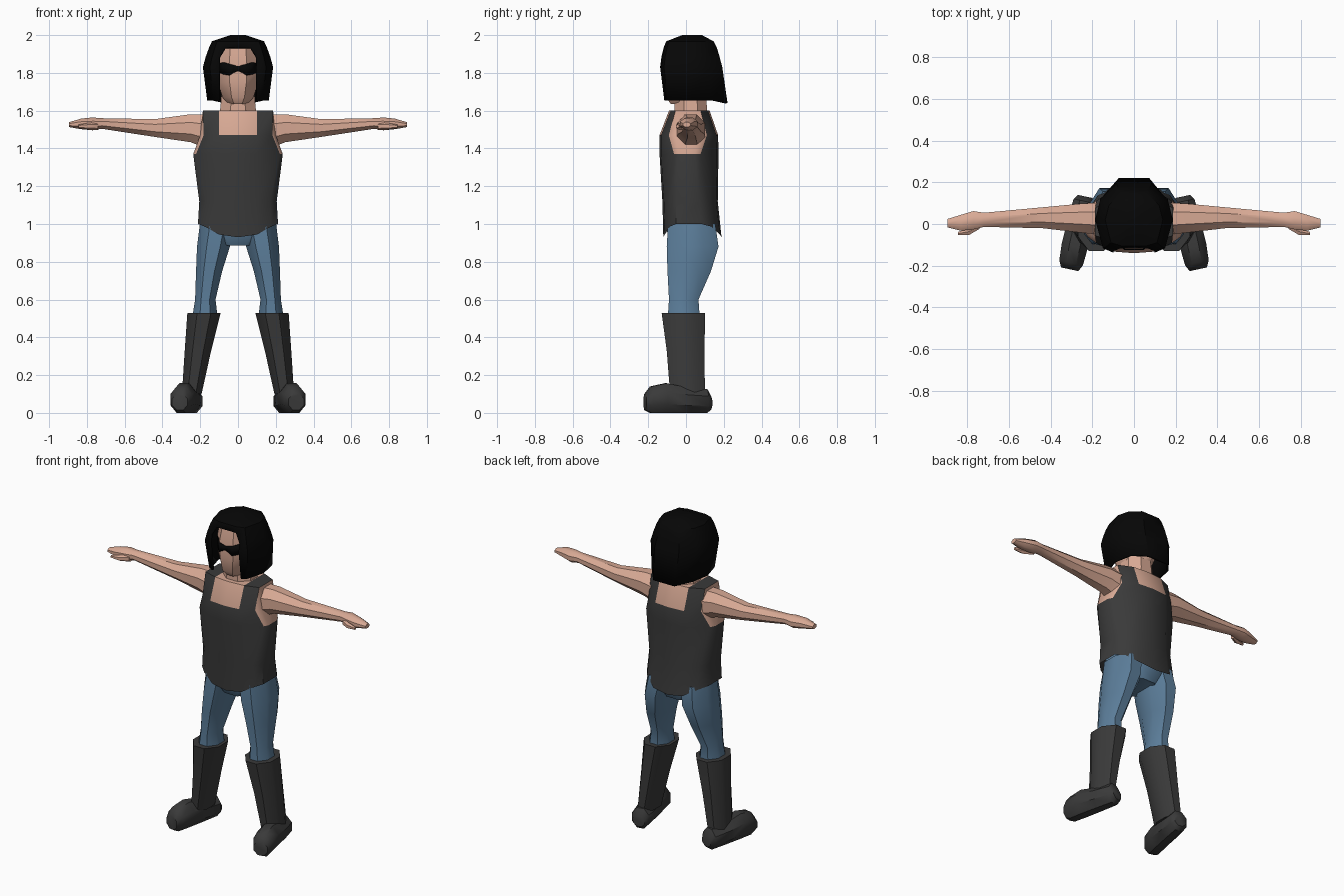
import bpy, bmesh, math
from mathutils import Vector

if "Cube" in bpy.data.objects:
    bpy.data.objects.remove(bpy.data.objects["Cube"], do_unlink=True)


def material(name, r, g, b):
    m = bpy.data.materials.new(name)
    m.use_nodes = True
    m.diffuse_color = (r, g, b, 1)
    bsdf = next(n for n in m.node_tree.nodes if n.type == 'BSDF_PRINCIPLED')
    bsdf.inputs["Base Color"].default_value = (r, g, b, 1)
    return m


SKIN = material("skin", .69, .40, .30)
SHIRT = material("charcoal_cloth", .042, .042, .042)
LEATHER = material("boot_leather", .042, .042, .042)
DENIM = material("blue_denim", .105, .205, .32)
BLACK = material("black_hair", .002, .002, .002)


def ring(centre, u, v, n=8):
    """Polygon whose flat sides touch the extents u and v."""
    c, u, v = Vector(centre), Vector(u), Vector(v)
    k = 1 / math.cos(math.pi / n)
    angles = [(i + .5) * math.tau / n for i in range(n)]
    return [c + u * k * math.cos(a) + v * k * math.sin(a) for a in angles]


def flat_ring(x, y, z, rx, ry, n=8):
    return ring((x, y, z), (rx, 0, 0), (0, ry, 0), n)


def mirrored(half):
    """Close a half outline that starts and ends on the centre line."""
    return half + [Vector((-p.x, p.y, p.z)) for p in half[-2:0:-1]]


def loft(rings, caps=True):
    bm = bmesh.new()
    rows = [[bm.verts.new(p) for p in r] for r in rings]
    for a, b in zip(rows, rows[1:]):
        for i in range(len(a)):
            j = (i + 1) % len(a)
            bm.faces.new((a[i], a[j], b[j], b[i]))
    if caps:
        bm.faces.new(rows[0][::-1])
        bm.faces.new(rows[-1])
    return bm, rows


def finish(name, bm, mats, mirror=False, thickness=0, angle=40):
    bmesh.ops.recalc_face_normals(bm, faces=bm.faces[:])
    mesh = bpy.data.meshes.new(name)
    bm.to_mesh(mesh)
    bm.free()
    ob = bpy.data.objects.new(name, mesh)
    bpy.context.collection.objects.link(ob)
    for m in mats:
        mesh.materials.append(m)
    bpy.ops.object.select_all(action='DESELECT')
    ob.select_set(True)
    bpy.context.view_layer.objects.active = ob
    bpy.ops.object.shade_smooth_by_angle(angle=math.radians(angle))
    if thickness:
        s = ob.modifiers.new("thickness", 'SOLIDIFY')
        s.thickness = thickness
        s.offset = -1
    if mirror:
        ob.modifiers.new("mirror", 'MIRROR')
    return ob


# Torso with a sleeveless shirt: z, side x, strap x, front y, back y, side depth
def torso_ring(z, w, s, f, b, k, hem=0, drop=0):
    sides = [(0, f, 0), (.1, f + .008, .2), (s, f * k, .8), (w, f * k * .6, 1)]
    backs = [(w, b * k * .6, 1), (s, b * k, .8), (.1, b - .008, .2), (0, b, 0)]
    return mirrored([Vector((x, y, z + hem * t - drop * (t == 1))) for x, y, t in sides + backs])


bm, rows = loft([
    torso_ring(.93, .212, .175, -.12, .188, .72, hem=.07),
    torso_ring(1.12, .205, .17, -.125, .168, .7),
    torso_ring(1.37, .237, .222, -.14, .172, .45),
    torso_ring(1.47, .2, .182, -.14, .17, .65),
    torso_ring(1.6, .186, .186, -.09, .125, .62, drop=.02)], caps=False)
top = rows[-1]
n = len(top)
for i in range(3):
    bm.faces.new((top[i], top[i + 1], top[6 - i], top[7 - i]))
    bm.faces.new((top[-i % n], top[(7 + i) % n], top[8 + i], top[-i - 1]))
for f in bm.faces:
    c = f.calc_center_median()
    neckline = c.z > 1.48 and abs(c.x) < .1
    armhole = c.z > 1.38 and max(abs(v.co.x) for v in f.verts) > .183 \
        and min(abs(v.co.x) for v in f.verts) > .11
    f.material_index = int(neckline or armhole)
finish("torso_and_shirt", bm, [SHIRT, SKIN])

# Neck and head
finish("neck", loft([flat_ring(0, .025, 1.56, .1, .085), flat_ring(0, .025, 1.63, .092, .085),
                     flat_ring(0, .02, 1.72, .085, .08)])[0], [SKIN])
finish("head", loft([flat_ring(0, -.01, 1.635, .05, .07), flat_ring(0, -.005, 1.67, .082, .1),
                     flat_ring(0, .003, 1.75, .107, .118), flat_ring(0, .006, 1.85, .112, .124),
                     flat_ring(0, .01, 1.95, .095, .105)])[0], [SKIN])

# Dark glasses wrapped around the face
bm = bmesh.new()
half = [(0, 1.81, 1.835), (.025, 1.8, 1.842), (.046, 1.787, 1.847), (.078, 1.792, 1.856), (.1, 1.802, 1.85)]
strip = [(-x, a, b) for x, a, b in half[:0:-1]] + half
cols = []
for x, low, high in strip:
    y = -.125 + max(0, abs(x) - .046) * 1.1
    cols.append([bm.verts.new((x, y, z)) for z in (low, high)])
for a, b in zip(cols, cols[1:]):
    bm.faces.new((a[0], b[0], b[1], a[1]))
finish("glasses", bm, [BLACK], thickness=.006)


# Bobbed hair, open in front of the face
def hair_ring(z, w, inner, f, b, dip=0):
    pts = [(0, f), (inner, f), (.8 * w, f * .85), (w, .02), (.87 * w, b * .62), (.45 * w, b), (0, b)]
    return mirrored([Vector((x, y, z - dip * (y == b))) for x, y in pts])


bm, rows = loft([
    hair_ring(1.655, .163, .1, -.115, .22, dip=.015),
    hair_ring(1.83, .186, .1, -.137, .192),
    hair_ring(1.885, .171, .1, -.13, .178),
    hair_ring(1.935, .153, .068, -.118, .163),
    hair_ring(1.967, .138, .06, -.105, .146),
    hair_ring(2.0, .04, .015, -.02, .085)], caps=False)
bm.faces.new(rows[-1])
opening = [f for f in bm.faces if f.calc_center_median().z < 1.93
           and all(abs(v.co.x) < .101 and v.co.y < -.1 for v in f.verts)]
bmesh.ops.delete(bm, geom=opening, context='FACES')
finish("hair", bm, [BLACK], thickness=.014)

# Arms with hands: x, y, z, half depth, half height
arm = [(.15, .025, 1.487, .078, .093), (.25, .028, 1.507, .07, .074), (.44, .03, 1.508, .05, .047),
       (.72, .02, 1.532, .034, .028), (.77, .018, 1.53, .044, .034),
       (.83, .006, 1.53, .038, .028), (.895, .004, 1.526, .02, .013)]
finish("arms", loft([ring((x, y, z), (0, ry, 0), (0, 0, rz)) for x, y, z, ry, rz in arm])[0],
       [SKIN], mirror=True)
thumb = [(.74, -.005, .018), (.79, -.036, .016), (.845, -.046, .008)]
finish("thumbs", loft([ring((x, y, 1.517), (0, r, 0), (0, 0, r), 6) for x, y, r in thumb])[0],
       [SKIN], mirror=True)

# Jeans
finish("jeans_hips", loft([flat_ring(0, .025, 1.06, .18, .11), flat_ring(0, .028, .96, .2, .128),
                           flat_ring(0, .03, .885, .1, .1)])[0], [DENIM])
leg = [(.11, .03, 1.0, .092, .125), (.13, .035, .88, .087, .137), (.153, .017, .75, .069, .115),
       (.173, -.012, .6, .054, .078), (.175, -.012, .5, .068, .085)]
finish("jeans_legs", loft([flat_ring(*r) for r in leg])[0], [DENIM], mirror=True)

# Boot shafts
shaft = [(.18, -.014, .53, .088, .115), (.212, -.002, .33, .07, .1), (.245, .008, .1, .052, .092)]
finish("boot_shafts", loft([flat_ring(*r) for r in shaft])[0], [LEATHER], mirror=True)

# Boot feet turned outward: distance along, half width, bottom, top
turn = math.radians(12)
foot = [(.135, .035, .02, .085), (.112, .052, 0, .125), (0, .06, 0, .135),
        (-.11, .063, 0, .157), (-.19, .058, 0, .14), (-.222, .042, .015, .1)]
rings = []
for t, w, low, high in foot:
    centre = (.262 - t * math.sin(turn), t * math.cos(turn), (low + high) / 2)
    across = (w * math.cos(turn), w * math.sin(turn), 0)
    rings.append(ring(centre, across, (0, 0, (high - low) / 2)))
finish("boot_feet", loft(rings)[0], [LEATHER], mirror=True)
